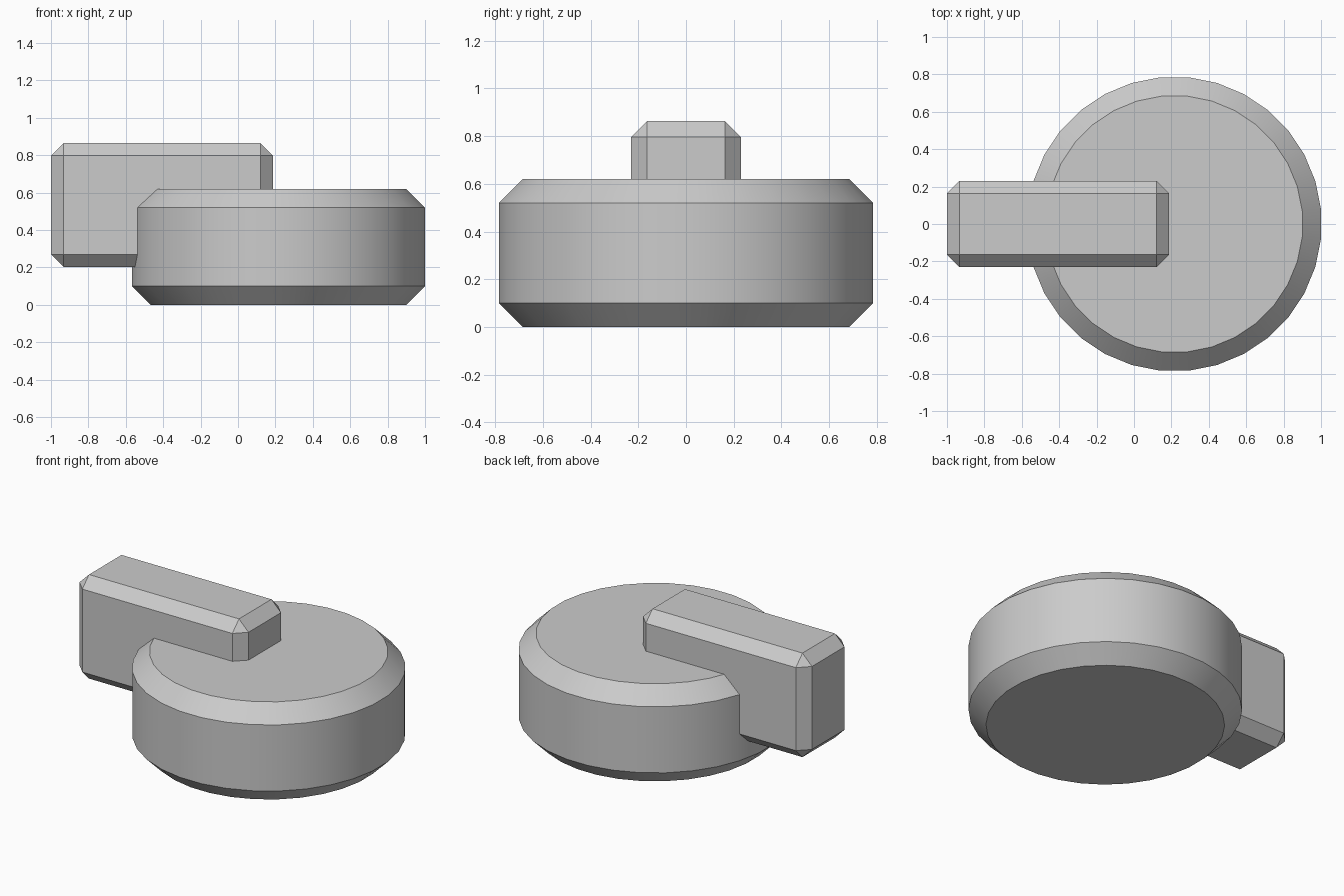
import bpy
import math

if "Cube" in bpy.data.objects:
    bpy.data.objects.remove(bpy.data.objects["Cube"])


def finish(obj, name, chamfer):
    """Name the part, apply its size, cut a flat chamfer on sharp edges and shade it."""
    obj.name = name
    bpy.ops.object.transform_apply(location=False, rotation=True, scale=True)
    mod = obj.modifiers.new("chamfer", "BEVEL")
    mod.width = chamfer
    mod.segments = 1
    mod.limit_method = "ANGLE"
    mod.angle_limit = math.radians(40)
    bpy.ops.object.modifier_apply(modifier=mod.name)
    bpy.ops.object.shade_smooth_by_angle(angle=math.radians(30))


# Round base: 32 sides with a flat side facing each axis
SIDES = 32
APOTHEM = 0.784
HEIGHT = 0.62
bpy.ops.mesh.primitive_cylinder_add(
    vertices=SIDES, radius=APOTHEM / math.cos(math.pi / SIDES), depth=HEIGHT,
    location=(1 - APOTHEM, 0, HEIGHT / 2), rotation=(0, 0, math.pi / SIDES))
finish(bpy.context.object, "round_base", 0.1)

# Bar handle: sunk into the base and overhanging on the left
x0, x1 = -1.0, 0.188
z0, z1 = 0.203, 0.864
bpy.ops.mesh.primitive_cube_add(size=1, location=((x0 + x1) / 2, 0, (z0 + z1) / 2))
bar = bpy.context.object
bar.scale = (x1 - x0, 0.46, z1 - z0)
finish(bar, "bar_handle", 0.067)
